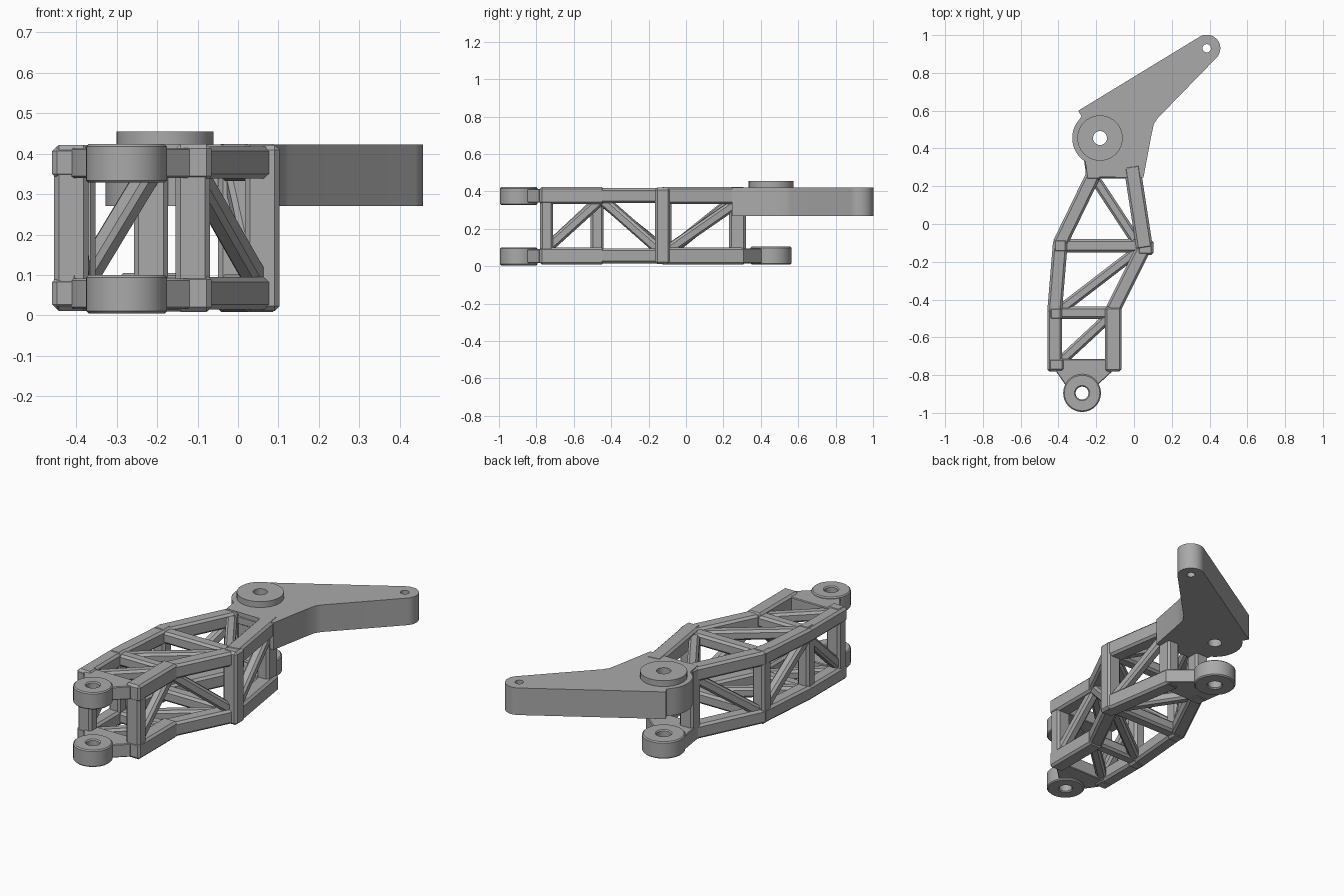
import bpy
from math import cos, sin, tau, radians
from mathutils import Vector

old = bpy.data.objects.get("Cube")
if old:
    bpy.data.objects.remove(old, do_unlink=True)

grey = bpy.data.materials.new("plain grey")
grey.use_nodes = True
grey.diffuse_color = (0.4, 0.4, 0.4, 1)
grey.node_tree.nodes["Principled BSDF"].inputs["Base Color"].default_value = (0.4, 0.4, 0.4, 1)


def block(name, centre, size, chamfer=0.012):
    """Chamfered box."""
    bpy.ops.mesh.primitive_cube_add(size=1, location=centre)
    ob = bpy.context.object
    ob.name = name
    for v in ob.data.vertices:
        v.co = v.co * Vector(size)
    ob.data.materials.append(grey)
    mod = ob.modifiers.new("chamfer", 'BEVEL')
    mod.width = chamfer
    mod.segments = 1
    return ob


def beam(name, a, b, width, height, extra=0.0):
    """Chamfered bar from a to b, lengthened by extra at both ends."""
    a, b = Vector(a), Vector(b)
    ob = block(name, (a + b) / 2, (width, (b - a).length + 2 * extra, height))
    ob.rotation_mode = 'QUATERNION'
    ob.rotation_quaternion = (b - a).to_track_quat('Y', 'Z')
    return ob


def arc(centre, r, start=0, end=360, n=40):
    full = end - start == 360
    steps = n if full else n + 1
    return [(centre[0] + r * cos(radians(start + (end - start) * i / n)),
             centre[1] + r * sin(radians(start + (end - start) * i / n))) for i in range(steps)]


def plate(name, loops, z0, z1, chamfer=0.0):
    """Extruded plan outline; further loops become holes."""
    cu = bpy.data.curves.new(name, 'CURVE')
    cu.dimensions = '2D'
    cu.fill_mode = 'BOTH'
    cu.extrude = (z1 - z0) / 2 - chamfer
    cu.bevel_depth = chamfer
    cu.bevel_resolution = 0
    cu.offset = -chamfer
    for loop in loops:
        sp = cu.splines.new('POLY')
        sp.points.add(len(loop) - 1)
        for p, (x, y) in zip(sp.points, loop):
            p.co = (x, y, 0, 1)
        sp.use_cyclic_u = True
    ob = bpy.data.objects.new(name, cu)
    ob.location.z = (z0 + z1) / 2
    bpy.context.collection.objects.link(ob)
    bpy.ops.object.select_all(action='DESELECT')
    ob.select_set(True)
    bpy.context.view_layer.objects.active = ob
    bpy.ops.object.convert(target='MESH')
    ob = bpy.context.object
    ob.name = name
    ob.data.materials.clear()
    ob.data.materials.append(grey)
    bpy.ops.object.shade_smooth_by_angle(angle=radians(30))
    return ob


# Plan positions of the frame joints
left = [(-0.42, -0.77), (-0.42, -0.46), (-0.39, -0.10), (-0.215, 0.26)]
right = [(-0.11, -0.77), (-0.11, -0.45), (0.055, -0.12), (-0.01, 0.30)]
front_boss, rear_boss, arm_tip = (-0.275, -0.895), (-0.18, 0.455), (0.385, 0.93)
levels = {"lower": 0.055, "upper": 0.378}

for level, z in levels.items():
    def at(p):
        return (p[0], p[1], z)

    # Long rails
    for side, pts in (("left", left), ("right", right)):
        for i, part in enumerate(("front", "middle", "rear")):
            wide = 0.088 if side == "right" and part != "middle" else 0.078
            high = 0.092 if wide > 0.08 else 0.08
            beam(f"{level}_{side}_{part}_rail", at(pts[i]), at(pts[i + 1]), wide, high, 0.012)

    # Flat cross members and diagonals
    beam(level + "_middle_cross_bar", at((-0.39, -0.115)), at((0.04, -0.115)), 0.07, 0.066)
    beam(level + "_front_cross_bar", at((-0.42, -0.47)), at((-0.11, -0.47)), 0.065, 0.066)
    beam(level + "_rear_cross_bar", at((-0.22, 0.265)), at((0.0, 0.265)), 0.04, 0.06)
    beam(level + "_front_diagonal", at((-0.39, -0.73)), at((-0.12, -0.48)), 0.055, 0.056)
    beam(level + "_middle_diagonal", at((-0.39, -0.455)), at((0.02, -0.14)), 0.055, 0.056)
    beam(level + "_rear_diagonal", at((-0.20, 0.23)), at((0.01, -0.09)), 0.055, 0.056)

    # Front pivot lug
    neck = [(-0.42, -0.715), (-0.41, -0.785), (-0.365, -0.85),
            (-0.19, -0.85), (-0.12, -0.785), (-0.11, -0.715)]
    plate(level + "_front_neck", [neck], z - 0.038, z + 0.036, 0.004)
    plate(level + "_front_lug", [arc(front_boss, 0.1), arc(front_boss, 0.034)],
          z - 0.05, z + 0.045, 0.006)

# Upright posts
for name, (x, y), sx, sy in (
        ("front_left_post", (-0.412, -0.745), 0.085, 0.07),
        ("front_right_post", (-0.112, -0.745), 0.085, 0.07),
        ("left_forward_post", (-0.415, -0.475), 0.07, 0.07),
        ("middle_left_post", (-0.39, -0.115), 0.075, 0.075),
        ("middle_right_post", (0.06, -0.125), 0.085, 0.08),
        ("rear_left_post", (-0.215, 0.272), 0.085, 0.08),
        ("rear_right_post", (-0.012, 0.275), 0.075, 0.09)):
    block(name, (x, y, 0.216), (sx, sy, 0.41))

# Sloping braces on both side faces
for side, pts in (("left", left), ("right", right)):
    for part, i, za, zb in (("front", 0, 0.07, 0.36), ("middle", 1, 0.36, 0.07),
                            ("rear", 2, 0.07, 0.36)):
        beam(f"{side}_{part}_brace", (*pts[i], za), (*pts[i + 1], zb), 0.055, 0.055)

# Rear lower lug
rear_neck = [(-0.25, 0.24), (-0.275, 0.405), (-0.085, 0.405), (0.03, 0.31), (0.03, 0.24)]
plate("rear_lower_neck", [rear_neck], 0.015, 0.095, 0.004)
plate("rear_lower_lug", [arc(rear_boss, 0.11), arc(rear_boss, 0.037)], 0.01, 0.105, 0.006)

# Rear upper arm: round hub, flared web and rounded tip
outline = ([(0.05, 0.245), (0.09, 0.46), (0.105, 0.53), (0.125, 0.56)]
           + arc(arm_tip, 0.072, -43, 121, 20)
           + [(-0.295, 0.6), (-0.278, 0.57)]
           + arc(rear_boss, 0.147, 140, 238, 16)
           + [(-0.245, 0.25)])
plate("rear_arm", [outline, arc(rear_boss, 0.037), arc(arm_tip, 0.022)], 0.27, 0.422)
plate("arm_collar", [arc(rear_boss, 0.12), arc(rear_boss, 0.037)], 0.415, 0.455)
